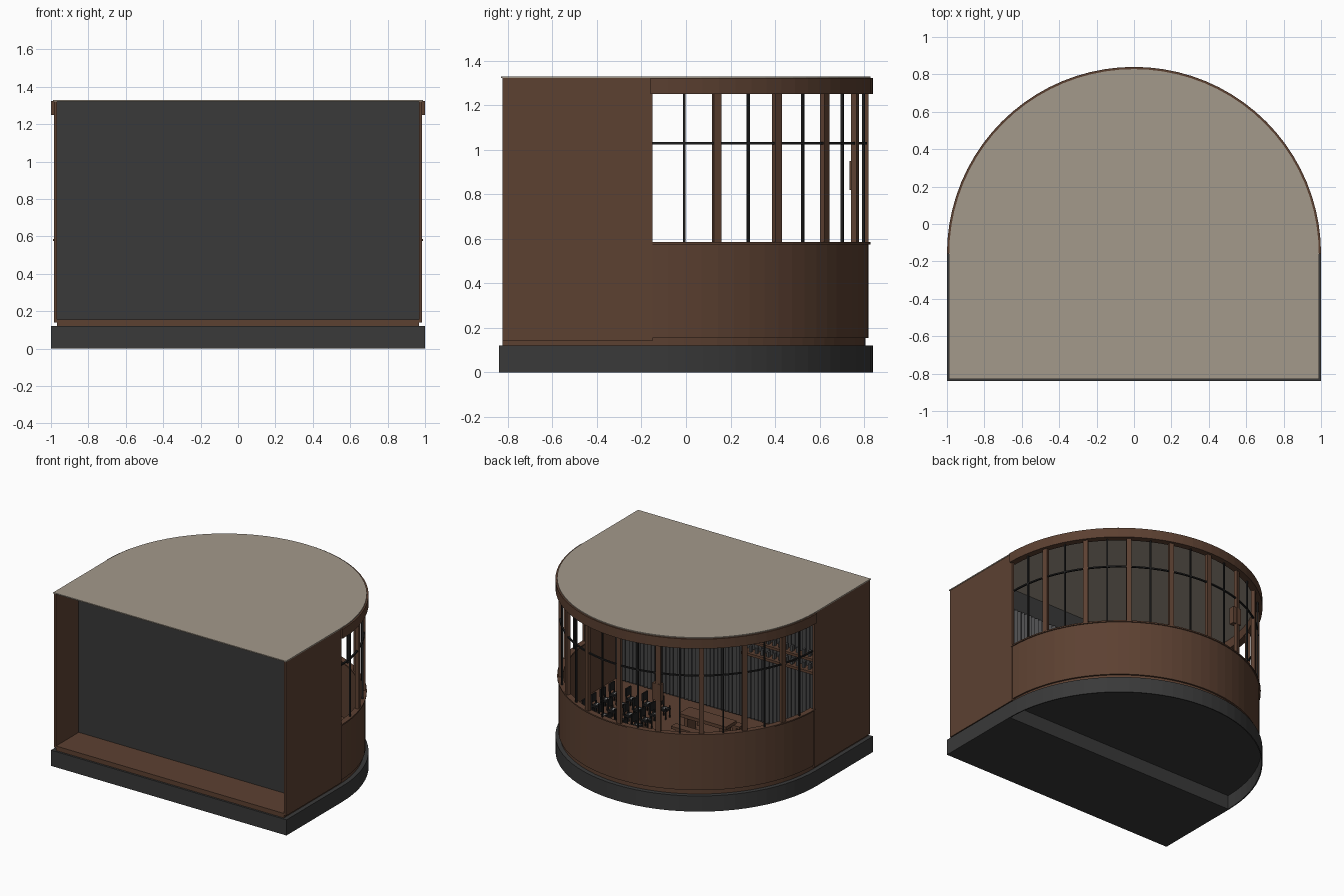
import bpy
import bmesh
from math import cos, sin, pi, radians
from mathutils import Matrix, Vector

if "Cube" in bpy.data.objects:
    bpy.data.objects.remove(bpy.data.objects["Cube"])

CY = -0.16       # centre line of the rounded end
FRONT = -0.825   # front edge of walls, floor and roof
SEGS = 40


def material(name, rgb):
    m = bpy.data.materials.new(name)
    m.use_nodes = True
    m.diffuse_color = (*rgb, 1)
    bsdf = m.node_tree.nodes["Principled BSDF"]
    bsdf.inputs["Base Color"].default_value = (*rgb, 1)
    bsdf.inputs["Roughness"].default_value = 0.8
    return m


wood = material("brown wood", (0.107, 0.052, 0.031))
dark = material("charcoal", (0.041, 0.041, 0.041))
black = material("black metal", (0.014, 0.014, 0.014))
taupe = material("taupe roof", (0.37, 0.32, 0.26))
grey = material("grey curtain", (0.07, 0.07, 0.072))
white = material("white paper", (0.7, 0.7, 0.7))


def finish(name, bm, mat):
    bmesh.ops.recalc_face_normals(bm, faces=bm.faces)
    me = bpy.data.meshes.new(name)
    bm.to_mesh(me)
    bm.free()
    me.materials.append(mat)
    ob = bpy.data.objects.new(name, me)
    bpy.context.collection.objects.link(ob)
    return ob


def arc(r, a0=0.0, a1=pi, n=SEGS):
    steps = [a0 + (a1 - a0) * i / n for i in range(n + 1)]
    return [(r * cos(a), CY + r * sin(a)) for a in steps]


def prism(name, mat, outline, z0, z1):
    """Extrude a plan outline from z0 to z1."""
    bm = bmesh.new()
    face = bm.faces.new([bm.verts.new((x, y, z0)) for x, y in outline])
    top = bmesh.ops.extrude_face_region(bm, geom=[face])["geom"]
    moved = [v for v in top if isinstance(v, bmesh.types.BMVert)]
    bmesh.ops.translate(bm, verts=moved, vec=(0, 0, z1 - z0))
    return finish(name, bm, mat)


def band(name, mat, r_in, r_out, z0, z1):
    """Half-round wall around the back."""
    return prism(name, mat, arc(r_out) + arc(r_in)[::-1], z0, z1)


def d_shape(r, front):
    return [(-r, front), (r, front)] + arc(r)


def boxes(name, mat, parts, turn=Matrix()):
    """One object made of boxes given as (centre, size)."""
    bm = bmesh.new()
    for c, s in parts:
        bmesh.ops.create_cube(
            bm, size=1,
            matrix=turn @ Matrix.Translation(c) @ Matrix.Diagonal((*s, 1)))
    return finish(name, bm, mat)


# Plinth: solid front block, hollow rounded skirt and its deck
boxes("plinth_front", dark, [((0, -0.5, 0.06), (2, 0.68, 0.12))])
band("plinth_skirt", dark, 0.992, 1.0, 0, 0.12)
prism("plinth_deck", dark, arc(1.0), 0.108, 0.12)

# Floor and roof
prism("floor", wood, d_shape(0.967, FRONT), 0.12, 0.155)
prism("roof", taupe, d_shape(0.988, -0.83), 1.322, 1.33)

# Straight side walls and recessed front wall
for side, s in (("left", 1), ("right", -1)):
    boxes(side + "_wall", wood,
          [((s * 0.977, (FRONT - 0.15) / 2, 0.731),
            (0.016, -0.15 - FRONT, 1.182))])
boxes("front_wall", dark, [((0, -0.54, 0.739), (1.94, 0.02, 1.168))])

# Rounded wall, sill and header
band("curved_wall", wood, 0.955, 0.98, 0.155, 0.575)
band("window_sill", wood, 0.945, 0.988, 0.575, 0.585)
band("window_header", wood, 0.95, 1.0, 1.25, 1.323)
band("window_transom", black, 0.962, 0.974, 1.024, 1.034)

# Window posts: wood every 18 degrees, thin metal bars between
for i in range(1, 20):
    turn = Matrix.Translation((0, CY, 0)) @ Matrix.Rotation(radians(9 * i), 4, "Z")
    if i % 2:
        boxes("window_bar", black, [((0.968, 0, 0.917), (0.012, 0.010, 0.67))], turn)
    else:
        boxes("window_post", wood, [((0.967, 0, 0.917), (0.026, 0.036, 0.67))], turn)

# Pleated curtain behind the front wall
count = 120
pleats = [(-0.94 + 1.88 * i / count, -0.515 + (0.018 if i % 2 else 0))
          for i in range(count + 1)]
prism("curtain", grey, pleats + [(0.94, -0.528), (-0.94, -0.528)], 0.17, 1.15)

# Wall shelves with small items
boxes("wall_shelf", wood, [((-0.52, -0.46, z), (0.7, 0.07, 0.02)) for z in (0.7, 0.8)])
boxes("shelf_items", grey,
      [((-0.83 + 0.05 * i, -0.46, z + 0.03), (0.018, 0.025, 0.045))
       for i in range(13) for z in (0.7, 0.8)])

# Low table with benches
boxes("table", wood,
      [((-0.1, -0.12, 0.29), (0.4, 0.13, 0.025))]
      + [((-0.1 + dx, -0.12, 0.217), (0.03, 0.1, 0.125)) for dx in (-0.15, 0.15)])
boxes("benches", wood,
      [((-0.1, -0.12 + dy, 0.23), (0.4, 0.06, 0.02)) for dy in (-0.13, 0.13)]
      + [((-0.1 + dx, -0.12 + dy, 0.187), (0.03, 0.05, 0.065))
         for dx in (-0.15, 0.15) for dy in (-0.13, 0.13)])

# Rows of chairs, each with a sheet of paper
chair_parts, sheets = [], []
for row in range(4):
    for col in range(5):
        p = Vector((0.32 + 0.14 * row, -0.2 + 0.11 * col, 0.155))
        chair_parts.append((p + Vector((0, 0, 0.065)), (0.06, 0.06, 0.012)))
        chair_parts.append((p + Vector((0.03, 0, 0.12)), (0.01, 0.06, 0.06)))
        for dx in (-0.025, 0.028):
            for dy in (-0.025, 0.025):
                chair_parts.append((p + Vector((dx, dy, 0.045)), (0.008, 0.008, 0.09)))
        sheets.append((p + Vector((-0.005, 0, 0.074)), (0.025, 0.02, 0.006)))
boxes("chairs", black, chair_parts)
boxes("paper_sheets", white, sheets)

# Small cabinet fixed to a back post
boxes("post_cabinet", wood, [((-0.29, 0.755, 0.885), (0.07, 0.04, 0.13))])
